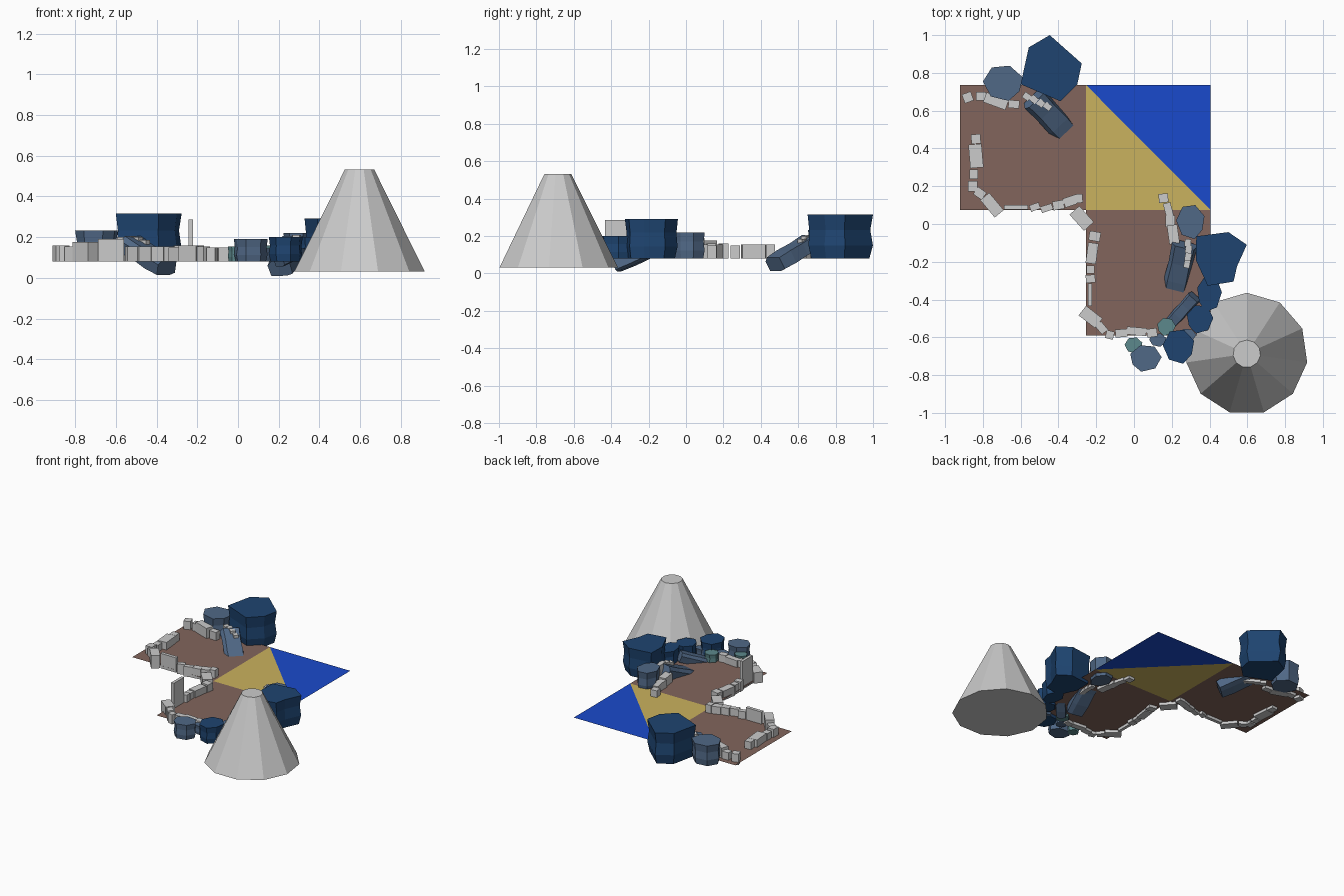
import bpy, bmesh, random
from math import radians
from mathutils import Vector, Matrix

if "Cube" in bpy.data.objects:
    bpy.data.objects.remove(bpy.data.objects["Cube"])

random.seed(4)
GROUND = 0.10
FOOT = 0.08


def material(name, r, g, b):
    lin = lambda c: ((c / 255 + 0.055) / 1.055) ** 2.4
    m = bpy.data.materials.new(name)
    m.diffuse_color = (lin(r), lin(g), lin(b), 1)
    m.use_nodes = True
    m.node_tree.nodes["Principled BSDF"].inputs["Base Color"].default_value = m.diffuse_color
    return m


navy = material("navy_rock", 30, 68, 112)
slate = material("slate_rock", 80, 104, 134)
teal = material("teal_rock", 92, 136, 140)
brown = material("brown_earth", 130, 101, 92)
sand = material("sand", 202, 178, 94)
water = material("water", 26, 74, 204)


def finish(name, bm, mat=None, recalc=True):
    if recalc:
        bmesh.ops.recalc_face_normals(bm, faces=bm.faces[:])
    me = bpy.data.meshes.new(name)
    bm.to_mesh(me)
    bm.free()
    ob = bpy.data.objects.new(name, me)
    bpy.context.collection.objects.link(ob)
    if mat:
        me.materials.append(mat)
    return ob


def ground(name, mat, pts):
    bm = bmesh.new()
    bm.faces.new([bm.verts.new((x, y, GROUND)) for x, y in pts])
    finish(name, bm, mat, False)


# rock: an outline lofted through four uneven rings along the axis a -> b
RINGS = [(0, 0.9), (0.3, 0.98), (0.65, 0.93), (1, 1)]
OUTLINE = [(-.55, .9), (.35, 1), (1, .35), (.85, -.45), (.3, -1), (-.6, -.75), (-1, .1)]


def loft(name, mat, outline, a, b, jitter=0.02):
    a, b = Vector(a), Vector(b)
    d = (b - a).normalized()
    side = Vector((0, 0, 1)).cross(d)
    side = side.normalized() if side.length > 1e-4 else Vector((1, 0, 0))
    up = d.cross(side)
    bm = bmesh.new()
    rings = []
    for t, s in RINGS:
        ring = []
        for x, y in outline:
            k = s if t == 1 else s + random.uniform(-jitter, jitter)
            ring.append(bm.verts.new(a.lerp(b, t) + side * x * k + up * y * k))
        rings.append(ring)
    n = len(outline)
    for lo, hi in zip(rings, rings[1:]):
        for i in range(n):
            j = (i + 1) % n
            bm.faces.new((lo[i], lo[j], hi[j], hi[i]))
    bm.faces.new(rings[0])
    bm.faces.new(rings[-1])
    finish(name, bm, mat)


def rock(name, mat, x, y, rx, ry, top, turn=0):
    n = len(OUTLINE)
    pts = OUTLINE if turn == 0 else [(-u, v) for u, v in OUTLINE]
    loft(name, mat, [(u * rx, v * ry) for u, v in pts], (x, y, FOOT), (x, y, top))


def wall(name, stones):
    """Stones are (x, y, length, width, angle, top)."""
    bm = bmesh.new()
    for x, y, l, w, ang, top in stones:
        m = (Matrix.Translation((x, y, (top + FOOT) / 2))
             @ Matrix.Rotation(radians(ang), 4, 'Z')
             @ Matrix.Diagonal((l, w, top - FOOT, 1)))
        bmesh.ops.create_cube(bm, size=1, matrix=m)
    finish(name, bm)


# ground sheets
x0, x1, x2 = -0.92, -0.255, 0.405
y0, y1, y2 = -0.59, 0.075, 0.737
ground("earth_left", brown, [(x0, y1), (x1, y1), (x1, y2), (x0, y2)])
ground("earth_front", brown, [(x1, y0), (x2, y0), (x2, y1), (x1, y1)])
ground("sand_corner", sand, [(x1, y1), (x2, y1), (x1, y2)])
ground("water_corner", water, [(x2, y1), (x2, y2), (x1, y2)])

# hollow-looking mountain: 11-sided truncated cone, one corner pointing back
bm = bmesh.new()
bmesh.ops.create_cone(bm, cap_ends=True, segments=11, radius1=0.323, radius2=0.073, depth=0.5,
                      matrix=Matrix.Translation((0.597, -0.687, 0.282)))
top = max(bm.verts, key=lambda v: v.co.y)
off = Vector((0, 1)).angle_signed(Vector((top.co.x - 0.597, top.co.y + 0.687)))
bmesh.ops.rotate(bm, verts=bm.verts[:], cent=(0.597, -0.687, 0),
                 matrix=Matrix.Rotation(off, 3, 'Z'))
finish("mountain", bm)

# large boulders
loft("boulder_back", navy,
     [(-.016, .18), (.153, .03), (.13, -.08), (.04, -.17), (-.17, -.08), (-.127, .115)],
     (-.43, .82, FOOT), (-.43, .82, .315))
loft("boulder_right", navy,
     [(-.13, .125), (.04, .147), (.137, .08), (.085, -.035), (.067, -.115), (-.07, -.137), (-.133, 0)],
     (.46, -.19, FOOT), (.46, -.19, .292))

# smaller rocks
rock("rock_back_left", slate, -.695, .745, .105, .093, .232)
rock("rock_right_back", slate, .298, .01, .075, .09, .22)
rock("rock_right_mid", navy, .40, -.37, .065, .095, .2, 1)
rock("rock_right_low", navy, .35, -.505, .07, .075, .2, 1)
rock("rock_front_dark", navy, .235, -.65, .083, .09, .2)
rock("rock_front_slate", slate, .063, -.712, .083, .07, .19, 1)
rock("pebble_front_teal", teal, -.003, -.643, .047, .042, .155)
rock("pebble_right_teal", teal, .172, -.545, .049, .047, .158, 1)
rock("pebble_front_slate", slate, .125, -.615, .045, .035, .145)
rock("pebble_right_slate", slate, .28, -.59, .05, .035, .145, 1)

# leaning slabs that sink through the ground
for name, a, b, w, h in [
        ("ramp_back", (-.35, .475, .05), (-.53, .665, .165), .072, .043),
        ("ramp_right", (.207, -.375, .045), (.268, -.11, .165), .068, .043),
        ("ramp_small", (.20, -.52, .085), (.32, -.385, .15), .037, .035)]:
    section = [(-w, -h * .7), (-w * .5, -h), (w * .8, -h), (w, h * .4), (w * .7, h), (-w * .8, h)]
    loft(name, slate, section, a, b)

# stone walls
wall("wall_back_left", [
    (-.88, .67, .05, .05, 20, .16), (-.81, .676, .053, .045, 0, .155),
    (-.731, .65, .125, .055, -20, .175), (-.636, .634, .058, .042, -5, .16),
    (-.568, .675, .04, .035, -35, .2), (-.53, .66, .04, .035, -40, .205),
    (-.494, .64, .04, .035, -40, .2), (-.457, .622, .04, .032, -40, .185)])
wall("wall_left", [
    (-.837, .45, .05, .05, 5, .155), (-.837, .36, .07, .125, 5, .155),
    (-.848, .264, .045, .05, 0, .15), (-.853, .2, .05, .055, 0, .16),
    (-.816, .162, .055, .047, -35, .155), (-.752, .1, .12, .062, -50, .175)])
wall("wall_inner", [
    (-.625, .088, .128, .024, 0, .19), (-.525, .09, .053, .035, 20, .155),
    (-.462, .084, .063, .034, 18, .155), (-.4, .1, .06, .047, 10, .155),
    (-.34, .12, .065, .05, 18, .155), (-.293, .135, .042, .047, 5, .16),
    (-.277, .03, .115, .07, -48, .15), (-.208, -.065, .06, .05, -10, .155),
    (-.222, -.155, .055, .11, -8, .15), (-.23, -.24, .043, .042, 0, .15),
    (-.23, -.29, .05, .042, 5, .155), (-.233, -.375, .022, .118, 0, .287)])
wall("wall_front", [
    (-.23, -.492, .11, .065, -38, .16), (-.172, -.55, .058, .042, -50, .155),
    (-.128, -.587, .043, .043, -15, .15), (-.067, -.578, .063, .042, 5, .15),
    (.013, -.568, .105, .042, -5, .15), (.095, -.576, .055, .045, 8, .155)])
wall("wall_right", [
    (.156, .137, .05, .047, 5, .15), (.182, .075, .04, .075, 15, .155),
    (.193, .015, .05, .06, 0, .155), (.208, -.055, .055, .1, 8, .165),
    (.285, -.1, .034, .04, -5, .21), (.289, -.135, .034, .04, -10, .21),
    (.286, -.175, .034, .04, -10, .2), (.28, -.213, .032, .04, -12, .185)])
